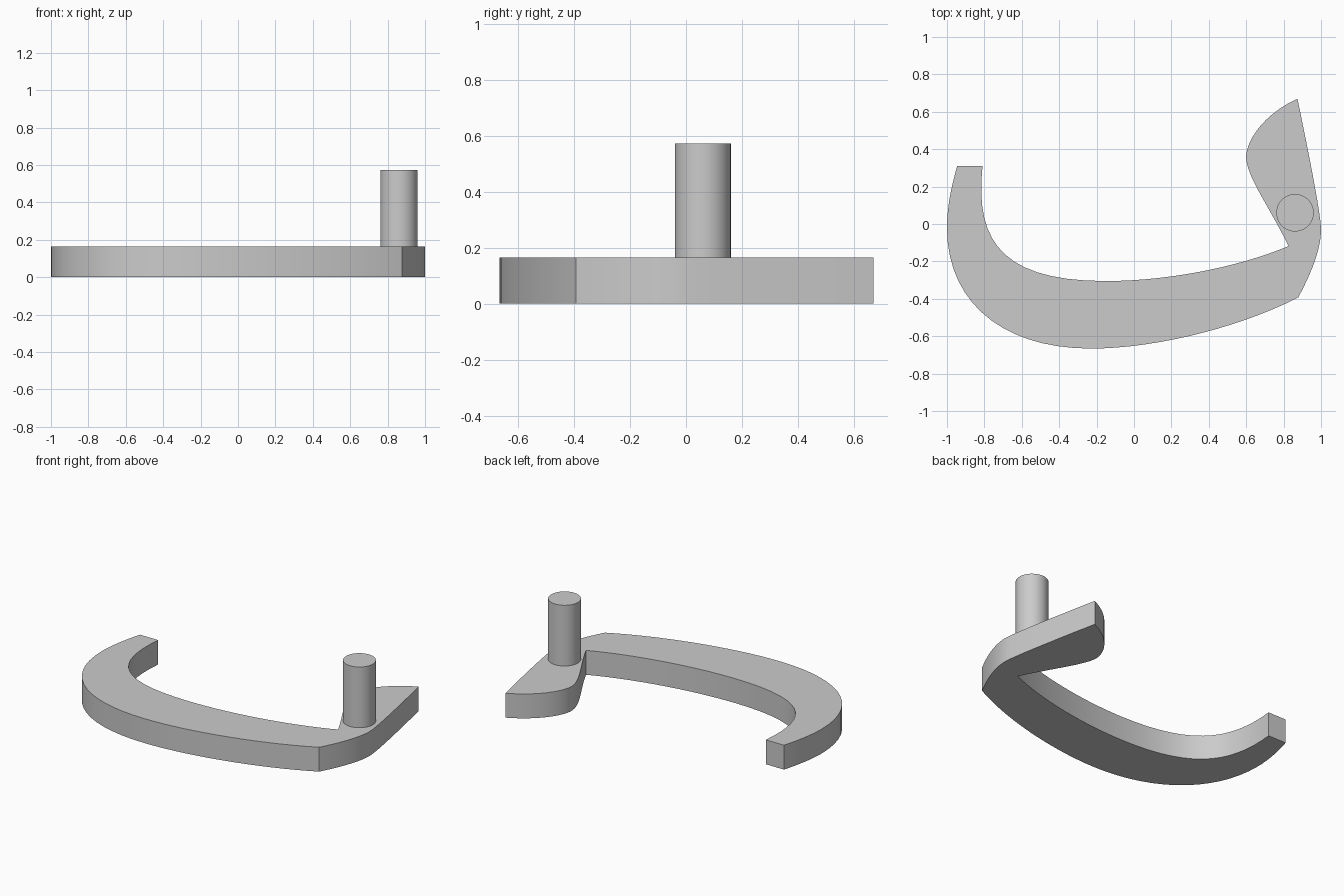
import bpy
import bmesh
import math
from mathutils import Vector
from mathutils.geometry import interpolate_bezier

cube = bpy.data.objects.get("Cube")
if cube:
    bpy.data.objects.remove(cube, do_unlink=True)

THICK, PEG_TOP, PEG_RADIUS = 0.164, 0.572, 0.1

grey = bpy.data.materials.new("light_grey")
grey.use_nodes = True
colour = (0.6, 0.6, 0.6, 1)
grey.diffuse_color = colour
grey.node_tree.nodes["Principled BSDF"].inputs["Base Color"].default_value = colour


def finish(obj):
    """Apply the material and smooth the curved walls."""
    obj.data.materials.clear()
    obj.data.materials.append(grey)
    bpy.ops.object.select_all(action="DESELECT")
    obj.select_set(True)
    bpy.context.view_layer.objects.active = obj
    bpy.ops.object.shade_smooth_by_angle(angle=math.radians(25))


def outline(start, curves, steps=16):
    """Chain Bezier curves (handle, handle, end) into a closed loop."""
    points, here = [], start
    for h1, h2, end in curves:
        points += interpolate_bezier(*map(Vector, (here, h1, h2, end)), steps)[:-1]
        here = end
    return points + [Vector(here)]


# Hooked plate: inner edge, pointed arm, then outer edge back to the left end
loop = outline((-.81, .31), [
    ((-.85, -.08), (-.72, -.305), (-.15, -.305)),
    ((.18, -.305), (.56, -.23), (.826, -.118)),
    ((.72, .10), (.59, .27), (.60, .37)),
    ((.61, .46), (.70, .59), (.874, .67)),
    ((.93, .40), (1, .05), (1, -.03)),
    ((1, -.13), (.95, -.26), (.878, -.393)),
    ((.55, -.56), (.10, -.666), (-.23, -.666)),
    ((-.70, -.666), (-1, -.42), (-1, -.02)),
    ((-1, .09), (-.975, .21), (-.945, .31)),
])
bm = bmesh.new()
base = bm.faces.new([bm.verts.new((p.x, p.y, 0)) for p in loop])
top = bmesh.ops.extrude_face_region(bm, geom=[base], use_keep_orig=True)["geom"]
bmesh.ops.translate(bm, vec=(0, 0, THICK),
                    verts=[v for v in top if isinstance(v, bmesh.types.BMVert)])
bmesh.ops.recalc_face_normals(bm, faces=bm.faces)
mesh = bpy.data.meshes.new("hooked_plate")
bm.to_mesh(mesh)
bm.free()
plate = bpy.data.objects.new("hooked_plate", mesh)
bpy.context.collection.objects.link(plate)
finish(plate)

# Upright round peg on the arm
bpy.ops.mesh.primitive_cylinder_add(
    vertices=48, radius=PEG_RADIUS, depth=PEG_TOP - THICK,
    location=(.861, .06, (PEG_TOP + THICK) / 2))
peg = bpy.context.object
peg.name = "round_peg"
finish(peg)
